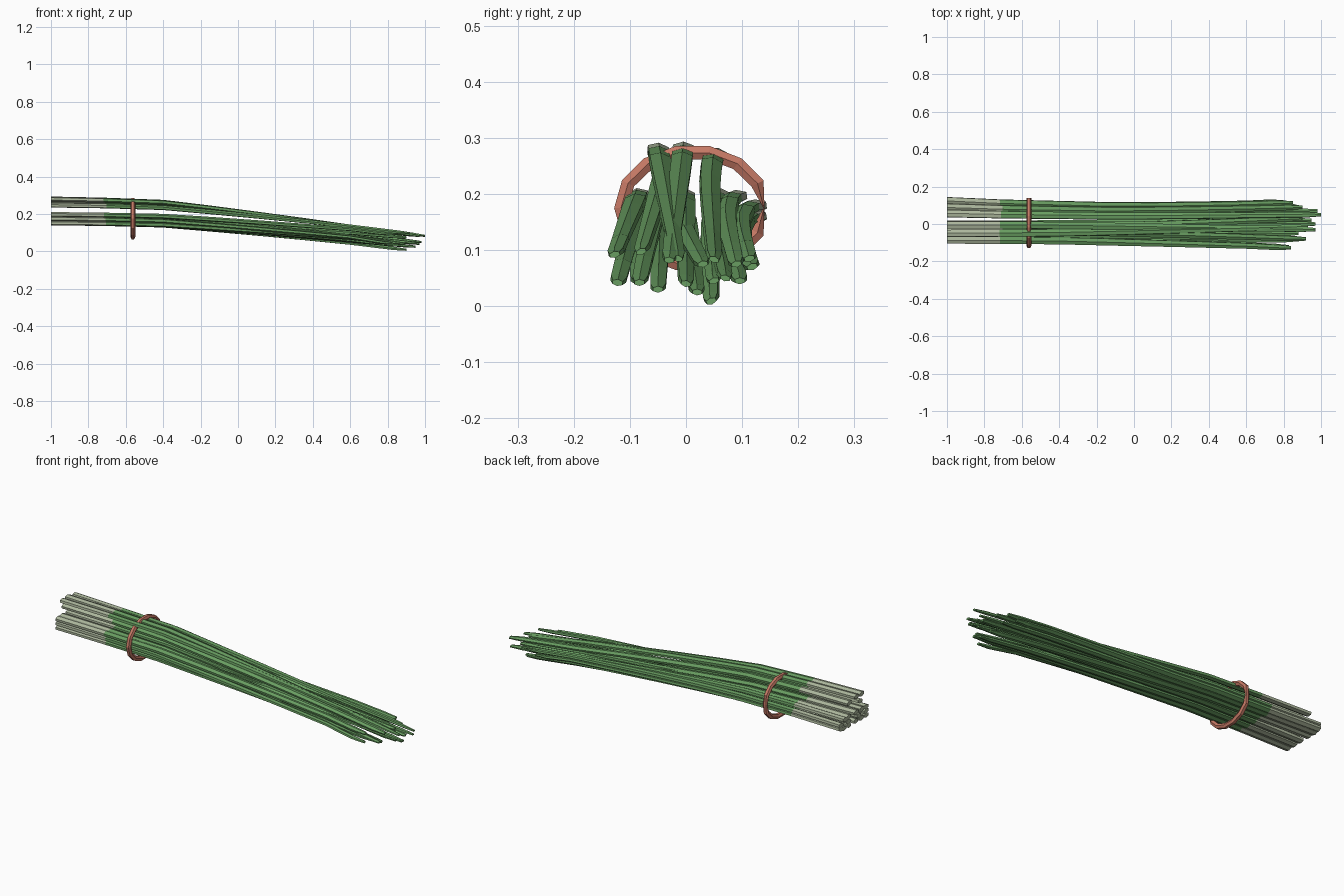
import bpy, bmesh, math, random

random.seed(4)
cube = bpy.data.objects.get("Cube")
if cube:
    bpy.data.objects.remove(cube, do_unlink=True)


def material(name, rgb):
    m = bpy.data.materials.new(name)
    m.use_nodes = True
    m.diffuse_color = (*rgb, 1)
    m.node_tree.nodes["Principled BSDF"].inputs["Base Color"].default_value = (*rgb, 1)
    return m


leaf_green = material("leaf green", (0.14, 0.34, 0.12))
pale_stem = material("pale stem", (0.42, 0.48, 0.34))
band_red = material("band terracotta", (0.56, 0.19, 0.13))


def loft(name, sections, materials, closed=False, pick=None):
    """Skin a row of cross-sections; pick(x) chooses the material index."""
    bm = bmesh.new()
    rings = [[bm.verts.new(p) for p in s] for s in sections]
    pairs = list(zip(rings, rings[1:]))
    if closed:
        pairs.append((rings[-1], rings[0]))
    else:
        bm.faces.new(rings[0])
        bm.faces.new(rings[-1])
    for a, b in pairs:
        for i in range(len(a)):
            j = (i + 1) % len(a)
            bm.faces.new((a[i], a[j], b[j], b[i]))
    bmesh.ops.recalc_face_normals(bm, faces=bm.faces)
    if pick:
        for f in bm.faces:
            f.material_index = pick(f.calc_center_median().x)
    mesh = bpy.data.meshes.new(name)
    bm.to_mesh(mesh)
    bm.free()
    for m in materials:
        mesh.materials.append(m)
    obj = bpy.data.objects.new(name, mesh)
    bpy.context.collection.objects.link(obj)
    return obj


def hexagon(x, y, z, half_w, half_h, turn):
    points = []
    for k in range(6):
        a = math.radians(30 + 60 * k)
        c, s = math.cos(a) * half_w, math.sin(a) * half_h
        points.append((x, y + c * math.cos(turn) - s * math.sin(turn),
                       z + c * math.sin(turn) + s * math.cos(turn)))
    return points


# Each stalk: root y, root z, tip x, tip y, tip z
STALKS = [
    (-.05, .279, .93, -.015, .085), (-.005, .281, .97, -.03, .082),
    (.055, .27, 1.0, .05, .083), (-.035, .247, .92, -.08, .097),
    (-.086, .198, .84, -.127, .092), (-.05, .198, .89, -.083, .042),
    (-.003, .198, .97, .0, .04), (.06, .198, .98, .07, .05),
    (.09, .195, .9, .09, .075), (.125, .178, .85, .113, .085),
    (-.086, .174, .83, -.122, .042), (-.025, .174, .9, .03, .075),
    (.06, .174, .95, .05, .045),
    (-.086, .152, .86, -.085, .045), (-.045, .152, .88, -.05, .03),
    (.0, .153, .95, .02, .025), (.06, .153, .9, .045, .009),
    (.1, .152, .87, .096, .045), (.125, .158, .8, .118, .07),
]

# Share of the bend reached at each station along the stalk
BEND = [(-.71, .03), (-.4, .09), (-.15, .24), (.1, .4), (.35, .57), (.6, .75)]

# Leaf stalks with pale roots, gathered inwards past the band
for n, (y0, z0, x1, y1, z1) in enumerate(STALKS, 1):
    stations = [(-1, 0)] + BEND + [(x1 - .07, .95), (x1, 1)]
    turn = random.uniform(-.2, .2)
    split = random.uniform(-.01, .01)
    sections = []
    for i, (x, f) in enumerate(stations):
        size = 1 - .3 * max(0, (x + .2) / 1.2)
        if i == 1:
            x += split
        if i == len(stations) - 1:
            size *= .65
        gather = .2 * max(0, y0) * math.sin(math.pi * math.sqrt(f))
        sections.append(hexagon(x, y0 + (y1 - y0) * f - gather, z0 + (z1 - z0) * f,
                                .0215 * size, .0125 * size, turn * (1 + f)))
    loft(f"stalk_{n}", sections, [leaf_green, pale_stem], pick=lambda x: int(x < -.72))

# Tie band, pinched flat at one side
SIDES = 14
sections = []
for k in range(SIDES):
    a = math.tau * k / SIDES
    thick = .002 if k == 0 else .024
    y_out, z_out = (.128, 0) if k == 0 else (.14, .113)
    ring = []
    for inset, dx in ((0, -.007), (0, .007), (.5, .013), (1, .007), (1, -.007), (.5, -.013)):
        d = inset * thick
        ring.append((-.562 + dx, .012 + (y_out - d) * math.cos(a),
                     .175 + (z_out - d) * math.sin(a)))
    sections.append(ring)
loft("tie_band", sections, [band_red], closed=True)
